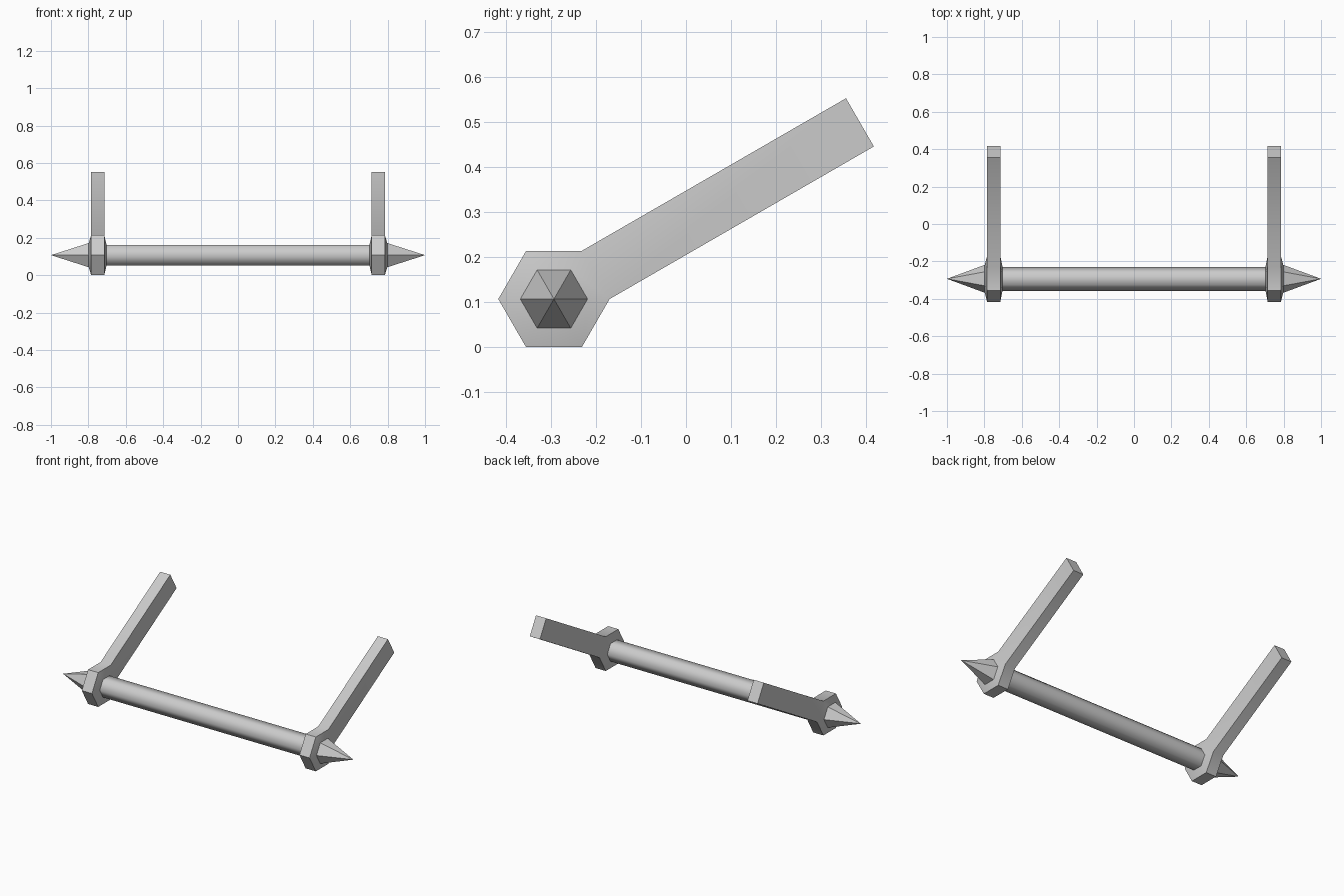
import bpy, bmesh
from math import radians, cos, sin
from mathutils import Vector

cube = bpy.data.objects.get("Cube")
if cube:
    bpy.data.objects.remove(cube, do_unlink=True)

AXIS_Y, AXIS_Z = -0.293, 0.107    # centre line of the bar
HUB_R, SPIKE_R, ROD_R = 0.1235, 0.075, 0.064
ARM_LENGTH = 0.677

steel = bpy.data.materials.new("grey_steel")
steel.use_nodes = True
GREY = (0.6, 0.6, 0.6, 1)
steel.diffuse_color = GREY
steel.node_tree.nodes["Principled BSDF"].inputs["Base Color"].default_value = GREY


def hex_ring(bm, x, r):
    return [bm.verts.new((x, AXIS_Y + r * cos(radians(60 * i)),
                          AXIS_Z + r * sin(radians(60 * i)))) for i in range(6)]


def bridge(bm, a, b):
    return [bm.faces.new((a[i], a[(i + 1) % 6], b[(i + 1) % 6], b[i])) for i in range(6)]


def finish(name, bm, angle=30):
    bmesh.ops.recalc_face_normals(bm, faces=bm.faces)
    mesh = bpy.data.meshes.new(name)
    bm.to_mesh(mesh)
    bm.free()
    mesh.materials.append(steel)
    obj = bpy.data.objects.new(name, mesh)
    bpy.context.collection.objects.link(obj)
    bpy.ops.object.select_all(action='DESELECT')
    obj.select_set(True)
    bpy.context.view_layer.objects.active = obj
    bpy.ops.object.shade_smooth_by_angle(angle=radians(angle))


# Six-sided cross bar, softly shaded around its length
bm = bmesh.new()
ends = [hex_ring(bm, x, ROD_R) for x in (-0.71, 0.71)]
bridge(bm, *ends)
for ring in ends:
    bm.faces.new(ring)
finish("cross_bar", bm, 70)

for side, label in ((1, "left"), (-1, "right")):
    # Hexagonal hub with sloping sides; its upper rear face grows into the arm
    bm = bmesh.new()
    profile = ((0.703, ROD_R), (0.715, HUB_R), (0.785, HUB_R), (0.798, SPIKE_R))
    rings = [hex_ring(bm, side * x, r) for x, r in profile]
    bands = [bridge(bm, a, b) for a, b in zip(rings, rings[1:])]
    bm.faces.new(rings[0])
    bm.faces.new(rings[-1])
    arm_end = bmesh.ops.extrude_discrete_faces(bm, faces=[bands[1][0]])["faces"][0]
    reach = Vector((0, cos(radians(30)), sin(radians(30)))) * ARM_LENGTH
    bmesh.ops.translate(bm, verts=arm_end.verts[:], vec=reach)
    finish(label + "_hub_and_arm", bm)

    # Pointed six-sided end spike
    bm = bmesh.new()
    base = hex_ring(bm, side * 0.797, SPIKE_R)
    tip = bm.verts.new((side, AXIS_Y, AXIS_Z))
    bm.faces.new(base)
    for i in range(6):
        bm.faces.new((base[i], base[(i + 1) % 6], tip))
    finish(label + "_spike", bm)
